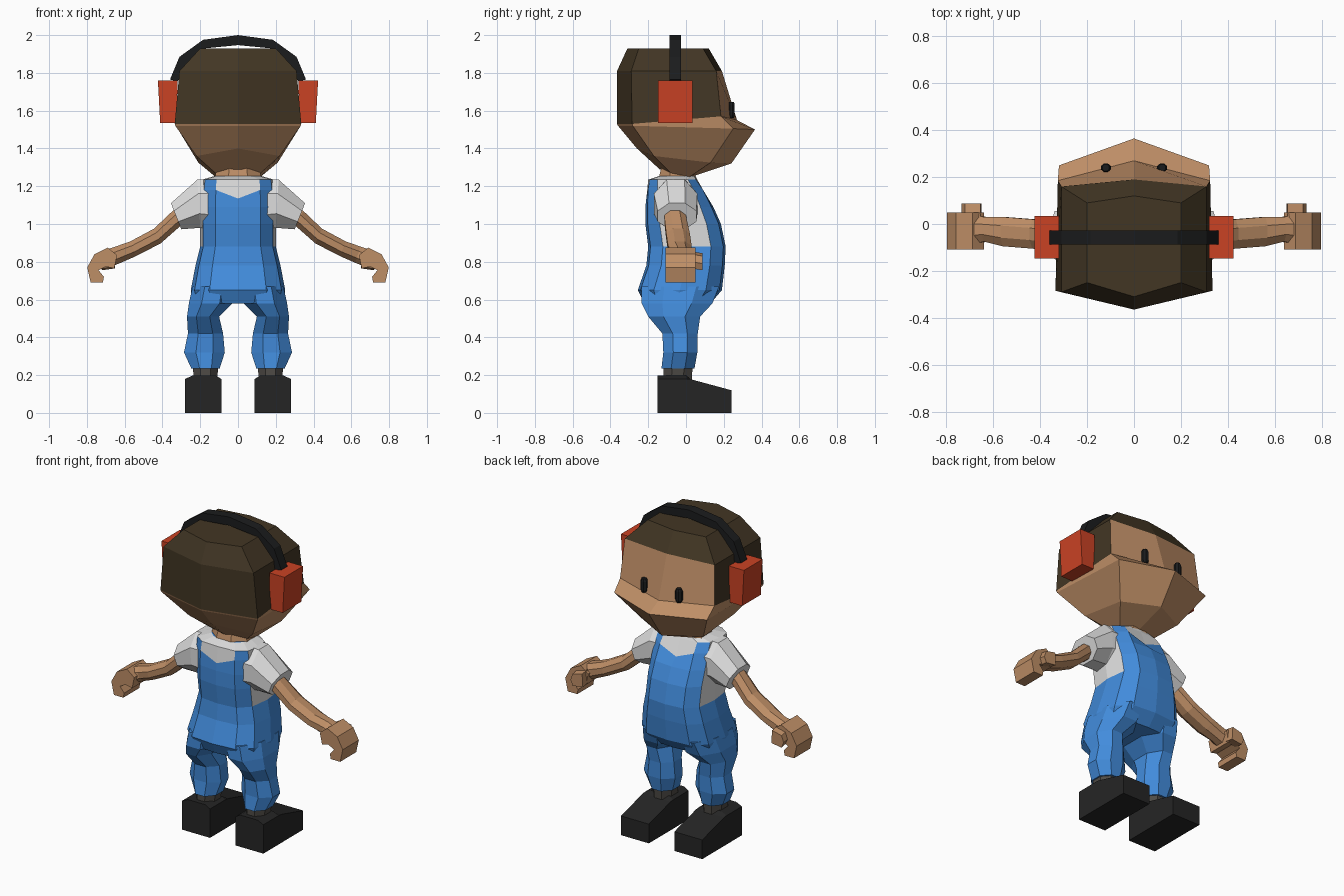
import bpy, bmesh, math
from mathutils import Vector

if "Cube" in bpy.data.objects:
    bpy.data.objects.remove(bpy.data.objects["Cube"], do_unlink=True)


def material(name, r, g, b):
    def lin(c):
        c /= 255
        return c / 12.92 if c <= 0.04045 else ((c + 0.055) / 1.055) ** 2.4
    col = (lin(r), lin(g), lin(b), 1)
    m = bpy.data.materials.new(name)
    m.use_nodes = True
    m.diffuse_color = col
    bsdf = m.node_tree.nodes["Principled BSDF"]
    bsdf.inputs["Base Color"].default_value = col
    bsdf.inputs["Roughness"].default_value = 0.9
    return m


SKIN = material("skin", 190, 142, 102)
HAIR = material("hair brown", 66, 54, 36)
BLUE = material("denim blue", 66, 140, 220)
WHITE = material("shirt white", 222, 222, 222)
RED = material("ear cup red", 202, 66, 36)
BLACK = material("boot black", 37, 37, 37)
BAND = material("band black", 27, 28, 29)
GREY = material("sock grey", 78, 75, 70)


def loft(name, rings, mats, rule=None):
    """Skin closed rings of points, cap both ends; rule(ring, segment) picks the material."""
    bm = bmesh.new()
    loops = [[bm.verts.new(p) for p in ring] for ring in rings]
    n = len(loops[0])
    for i, (a, b) in enumerate(zip(loops, loops[1:])):
        for j in range(n):
            k = (j + 1) % n
            f = bm.faces.new((a[j], a[k], b[k], b[j]))
            f.material_index = rule(i, j) if rule else 0
    bm.faces.new(loops[0])
    bm.faces.new(loops[-1])
    bmesh.ops.recalc_face_normals(bm, faces=bm.faces)
    me = bpy.data.meshes.new(name)
    bm.to_mesh(me)
    bm.free()
    for m in mats:
        me.materials.append(m)
    ob = bpy.data.objects.new(name, me)
    bpy.context.collection.objects.link(ob)
    return ob


def mirrored(half):
    """Close a half ring that starts and ends on the centre line."""
    return half + [(-x, y, z) for x, y, z in reversed(half[1:-1])]


def tube_ring(top, bottom, y0, y1):
    """Octagon spanning a top and bottom (x, z) point and a y range."""
    t, b = Vector((top[0], 0, top[1])), Vector((bottom[0], 0, bottom[1]))
    c, up = (t + b) / 2 + Vector((0, (y0 + y1) / 2, 0)), (t - b) / 2
    k = 1 / math.cos(math.pi / 8)
    return [tuple(c + up * k * math.cos(a) + Vector((0, (y1 - y0) / 2 * k * math.sin(a), 0)))
            for a in (math.pi / 8 + i * math.pi / 4 for i in range(8))]


def flat_ring(z, cx, hw, y0, y1):
    """Horizontal octagon."""
    k = 1 / math.cos(math.pi / 8)
    return [(cx + hw * k * math.cos(a), (y0 + y1) / 2 + (y1 - y0) / 2 * k * math.sin(a), z)
            for a in (math.pi / 8 + i * math.pi / 4 for i in range(8))]


def pair(name, rings, mats, rule=None):
    """Left part and its mirrored right twin."""
    for side, s in (("left", 1), ("right", -1)):
        loft(side + "_" + name, [[(s * x, y, z) for x, y, z in r] for r in rings], mats, rule)


# Head: faceted skull with a jutting jaw; forehead panels are skin, the rest above is hair
head = [
    [(0, -.31, 1.93), (.2, -.25, 1.93), (.2, .09, 1.93), (0, .12, 1.93)],
    [(0, -.365, 1.81), (.31, -.29, 1.81), (.31, .16, 1.81), (0, .19, 1.81)],
    [(0, -.365, 1.53), (.335, -.285, 1.53), (.325, .185, 1.57), (0, .27, 1.55)],
    [(0, -.36, 1.52), (.332, -.282, 1.52), (.32, .25, 1.505), (0, .365, 1.50)],
    [(0, -.26, 1.40), (.22, -.17, 1.36), (.21, .13, 1.325), (0, .24, 1.32)],
    [(0, -.14, 1.29), (.12, -.08, 1.27), (.12, .02, 1.25), (0, .03, 1.25)],
]
head_ob = loft("head", [mirrored(r) for r in head], [SKIN, HAIR],
               lambda i, j: 1 if i == 0 or (i == 1 and j not in (2, 3)) else 0)
for f in head_ob.data.polygons:
    if f.center.z > 1.92:
        f.material_index = 1

# Eyes
pair("eye", [flat_ring(z, .12, w, .24 - d, .24 + d)
             for z, w, d in ((1.56, .014, .014), (1.575, .021, .018), (1.63, .021, .018), (1.645, .014, .014))],
     [BAND])

# Headphones: two tilted cups and a faceted band over the crown
pair("ear_cup", [[(a, -.148, z), (b, -.148, z), (b, .035, z), (a, .035, z)]
                 for z, a, b in ((1.535, .325, .412), (1.76, .32, .424))], [RED])
outer = [(.36, 1.765), (.31, 1.885), (.185, 1.975), (0, 2.0)]
inner = [(.32, 1.755), (.255, 1.865), (.175, 1.93), (0, 1.947)]
sections = list(zip(outer, inner))
sections += [((-o[0], o[1]), (-i[0], i[1])) for o, i in reversed(sections[:-1])]
loft("headband", [[(o[0], -.088, o[1]), (o[0], -.027, o[1]), (i[0], -.027, i[1]), (i[0], -.088, i[1])]
                  for o, i in sections], [BAND])

# Neck
loft("neck", [flat_ring(1.2, 0, .13, -.15, .05), flat_ring(1.26, 0, .12, -.14, .05),
              flat_ring(1.3, 0, .11, -.13, .03)], [SKIN])

# Torso: dungarees with bib and straps over a shirt
cols = [(0, -1), (.6, -.94), (.92, -.62), (1, 0), (.92, .62), (.6, .94), (0, 1)]
body = [  # height, half width, back y, front y, dip of the neckline
    (1.255, .12, -.14, .05, 0), (1.235, .19, -.20, .06, 0), (1.18, .195, -.21, .10, .045),
    (1.09, .2, -.215, .145, 0), (1.0, .2, -.215, .185, 0), (.88, .2, -.2, .21, 0),
    (.78, .225, -.21, .205, 0), (.65, .25, -.255, .19, 0), (.58, .235, -.22, .13, 0)]


def torso_ring(z, w, y0, y1, dip):
    m, h = (y0 + y1) / 2, (y1 - y0) / 2
    return mirrored([(w * fx, m + h * fy, z - (dip if fx == 0 else 0)) for fx, fy in cols])


def torso_colour(i, j):
    col = min(j, 11 - j)            # 0 and 5 centre, 1 and 4 straps, 2 and 3 sides
    if i == 0 or (i < 5 and col in (2, 3)) or (i < 2 and col in (0, 5)):
        return 1
    return 0


torso = loft("torso", [torso_ring(*b) for b in body], [BLUE, WHITE], torso_colour)

# Sleeves
pair("sleeve", [tube_ring((.13, 1.24), (.15, .97), -.17, .06), tube_ring((.215, 1.235), (.2, .98), -.17, .06),
                tube_ring((.355, 1.11), (.3, .972), -.15, .055)], [WHITE])

# Arms
pair("arm", [tube_ring((.27, 1.1), (.24, 1.01), -.11, 0), tube_ring((.345, 1.07), (.31, .985), -.115, 0),
             tube_ring((.445, .975), (.41, .897), -.105, .02), tube_ring((.57, .908), (.54, .83), -.095, .03),
             tube_ring((.65, .88), (.62, .795), -.075, .03), tube_ring((.71, .86), (.67, .775), -.09, .04)],
     [SKIN])

# Hands: a curled mitten profile pushed through y, with a thumb in front
hand = [(.64, .835), (.69, .875), (.76, .84), (.798, .77), (.78, .69), (.715, .69), (.71, .72),
        (.738, .755), (.70, .775), (.655, .765)]
pair("hand", [[(x, y, z) for x, z in hand] for y in (-.108, .05)], [SKIN])
pair("thumb", [[(x, y, z + dz) for x, z in ((.655, .845), (.72, .83), (.735, .79), (.72, .755), (.65, .765))]
               for y, dz in ((.03, .01), (.088, 0))], [SKIN])

# Trouser legs
pair("trouser_leg", [flat_ring(*r) for r in (
    (.67, .13, .11, -.235, .175), (.58, .145, .115, -.235, .14), (.51, .185, .085, -.2, .075),
    (.42, .172, .093, -.125, .062), (.32, .178, .108, -.12, .06), (.235, .172, .075, -.13, .045))], [BLUE])

# Socks and boots
pair("sock", [flat_ring(.17, .172, .06, -.12, .03), flat_ring(.245, .172, .068, -.12, .035)], [GREY])
boot = [(-.15, 0), (.24, 0), (.24, .12), (.025, .178), (0, .198), (-.15, .198)]
pair("boot", [[(x, y, min(z, top)) for y, z in boot]
              for x, top in ((.088, .18), (.12, .2), (.24, .2), (.28, .18))], [BLACK])
